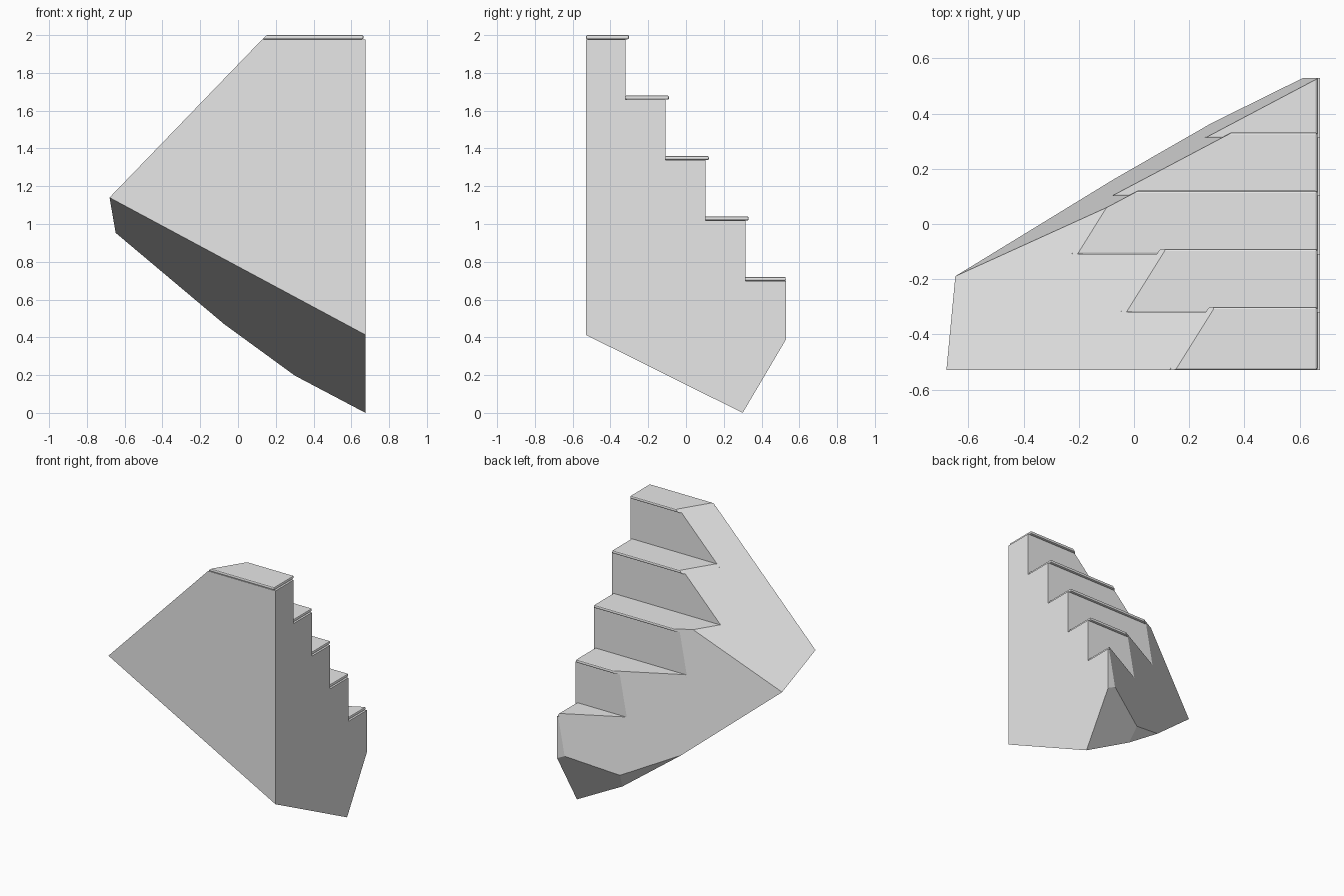
import bpy
import bmesh
from mathutils import Vector

cube = bpy.data.objects.get("Cube")
if cube:
    bpy.data.objects.remove(cube, do_unlink=True)

stone = bpy.data.materials.new("grey stone")
stone.use_nodes = True
GREY = (0.8, 0.8, 0.8, 1)
stone.diffuse_color = GREY
stone.node_tree.nodes["Principled BSDF"].inputs["Base Color"].default_value = GREY

STEPS = 5
RISE, RUN = 0.32, 0.211
FRONT, BACK, SIDE = -0.53, 0.53, 0.675
THICK = 0.022


def plane(a, b, c):
    """Cutting plane through three points, facing away from the block's core."""
    a, b, c = Vector(a), Vector(b), Vector(c)
    n = (b - a).cross(c - a).normalized()
    core = Vector((0.3, -0.2, 0.9))
    return a, (n if n.dot(core - a) < 0 else -n)


# Corners of the broken rock
tip = (-0.68, FRONT, 1.14)
tip_back = (-0.645, -0.188, 0.955)
keel = (SIDE, 0.30, 0.0)
keel_mid = (0.30, 0.308, 0.20)
keel_end = (-0.07, 0.165, 0.47)
chip = (0.28, 0.365, 0.307)

upper_slope = plane(tip, tip_back, (0.15, FRONT, 2.0))
back_slope = plane(tip_back, chip, (0.03, 0.128, 1.36))
underside = plane(tip, (SIDE, FRONT, 0.413), keel)
back_chamfer = plane(keel, keel_mid, (SIDE, BACK, 0.39))
small_chip = plane(keel_mid, keel_end, chip)


def cut(bm, planes):
    """Slice the mesh by each plane and cap the opening."""
    for co, no in planes:
        geom = bm.verts[:] + bm.edges[:] + bm.faces[:]
        bmesh.ops.bisect_plane(bm, geom=geom, dist=1e-5, plane_co=co,
                               plane_no=no, clear_outer=True)
        rim = [e for e in bm.edges if e.is_boundary]
        if rim:
            bmesh.ops.edgeloop_fill(bm, edges=rim)
    bmesh.ops.recalc_face_normals(bm, faces=bm.faces[:])


def finish(bm, name):
    mesh = bpy.data.meshes.new(name)
    bm.to_mesh(mesh)
    bm.free()
    mesh.materials.append(stone)
    obj = bpy.data.objects.new(name, mesh)
    bpy.context.collection.objects.link(obj)


# Stair block: stepped side profile pushed across, then broken off by the planes
profile = [(BACK, -0.5), (FRONT, -0.5)]
for i in range(STEPS):
    top = 2.0 - THICK - RISE * i
    end = BACK if i == STEPS - 1 else FRONT + RUN * (i + 1)
    profile += [(FRONT + RUN * i, top), (end, top)]

bm = bmesh.new()
face = bm.faces.new([bm.verts.new((SIDE, y, z)) for y, z in profile])
pushed = bmesh.ops.extrude_face_region(bm, geom=[face])
bmesh.ops.translate(bm, vec=(-2, 0, 0),
                    verts=[v for v in pushed["geom"] if isinstance(v, bmesh.types.BMVert)])
bmesh.ops.recalc_face_normals(bm, faces=bm.faces[:])
cut(bm, [upper_slope, back_slope, underside, back_chamfer, small_chip])
finish(bm, "stair_block")

# Treads: thin slabs with rounded edges, overhanging each riser
for i in range(STEPS):
    y0 = FRONT + RUN * i - (0.004 if i else 0)
    y1 = FRONT + RUN * (i + 1) + 0.018
    x0, x1 = -1.4, 0.665
    bm = bmesh.new()
    bmesh.ops.create_cube(bm, size=1)
    bmesh.ops.scale(bm, vec=(x1 - x0, y1 - y0, THICK), verts=bm.verts)
    bmesh.ops.translate(bm, verts=bm.verts,
                        vec=((x0 + x1) / 2, (y0 + y1) / 2, 2.0 - THICK / 2 - RISE * i))
    bmesh.ops.bevel(bm, geom=bm.edges[:], offset=0.008, segments=2,
                    profile=0.5, affect='EDGES')
    cut(bm, [upper_slope, back_slope])
    finish(bm, f"tread_{i + 1}")
